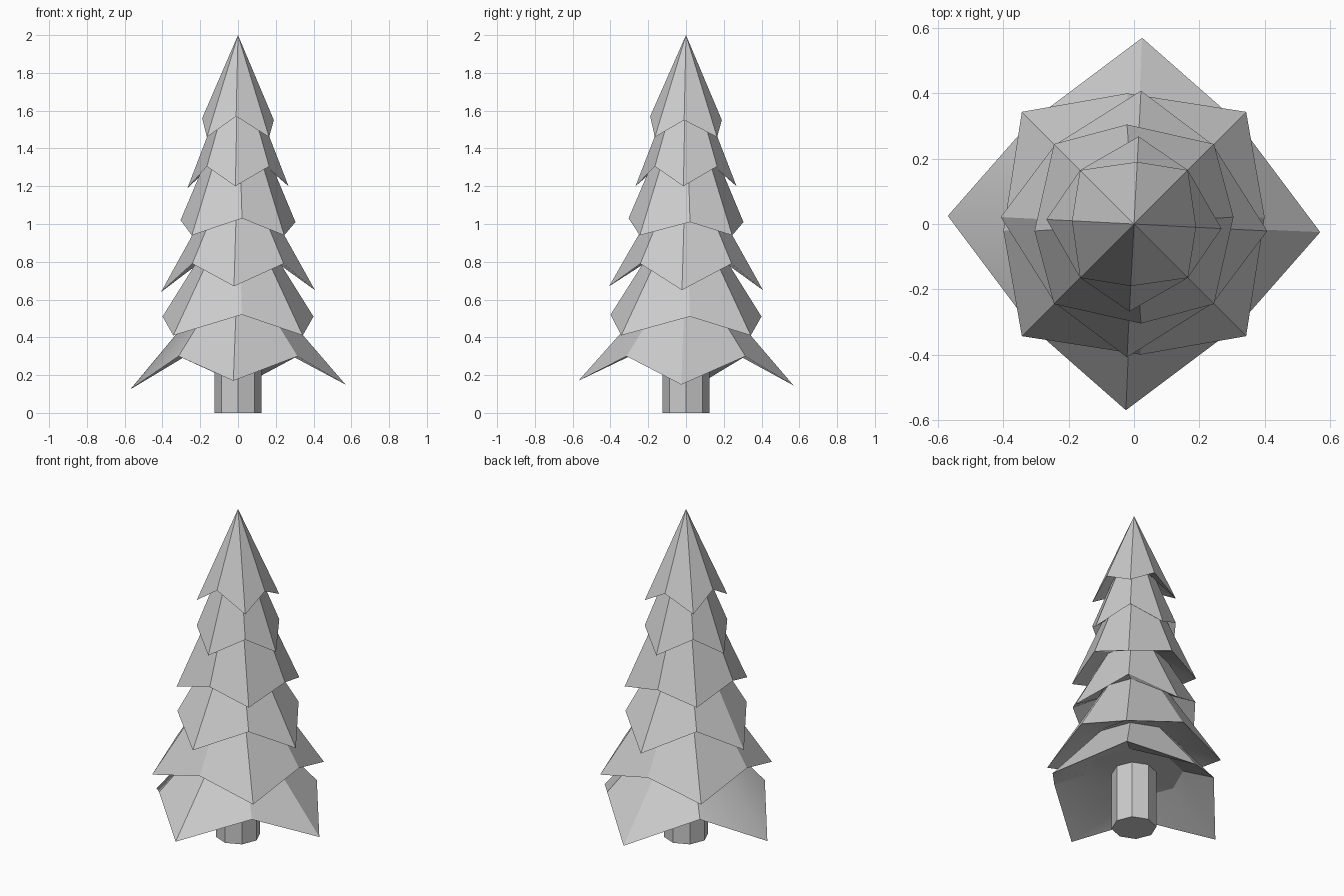
import bpy, bmesh
from math import cos, sin, radians, pi

if "Cube" in bpy.data.objects:
    bpy.data.objects.remove(bpy.data.objects["Cube"])


def smooth(obj):
    bpy.ops.object.select_all(action='DESELECT')
    bpy.context.view_layer.objects.active = obj
    obj.select_set(True)
    bpy.ops.object.shade_smooth_by_angle(angle=radians(30))


def bough(name, apex, card_r, card_z, diag_r, diag_z, twist, under_z):
    """Eight-sided cone with a recessed underside; card_z = right, back, left, front."""
    bm = bmesh.new()
    top = bm.verts.new((0, 0, apex))
    hem, inner = [], []
    for i in range(8):
        if i % 2 == 0:
            a, r, z = i * pi / 4 + radians(twist), card_r, card_z[i // 2]
        else:
            a, r, z = i * pi / 4, diag_r, diag_z
        hem.append(bm.verts.new((r * cos(a), r * sin(a), z)))
        r = 0.27 * (card_r + diag_r)
        inner.append(bm.verts.new((r * cos(a), r * sin(a), under_z)))
    for i in range(8):
        j = (i + 1) % 8
        bm.faces.new((top, hem[i], hem[j]))
        bm.faces.new((hem[j], hem[i], inner[i], inner[j]))
    bm.faces.new(inner[::-1])
    mesh = bpy.data.meshes.new(name)
    bm.to_mesh(mesh)
    bm.free()
    obj = bpy.data.objects.new(name, mesh)
    bpy.context.collection.objects.link(obj)
    smooth(obj)


# Trunk: octagonal post with corners on the axes
bpy.ops.mesh.primitive_cylinder_add(vertices=8, radius=0.125, depth=0.4,
                                    location=(0, 0, 0.2))
bpy.context.object.name = "trunk"

# Foliage tiers, top to bottom, with tips alternating diagonal / cardinal
tiers = [
    (2.00, 0.19, (1.55, 1.55, 1.56, 1.57), 0.233, 1.46, -3, 1.59),
    (1.89, 0.268, (1.20, 1.20, 1.19, 1.20), 0.233, 1.305, -3, 1.35),
    (1.74, 0.305, (1.01, 1.01, 1.02, 1.03), 0.346, 0.94, 4, 1.06),
    (1.38, 0.408, (0.65, 0.65, 0.64, 0.67), 0.342, 0.79, -3, 0.84),
    (1.15, 0.40, (0.51, 0.51, 0.51, 0.52), 0.485, 0.41, 3, 0.54),
    (0.81, 0.57, (0.15, 0.145, 0.125, 0.17), 0.445, 0.30, -2.5, 0.35),
]
for n, t in enumerate(tiers, 1):
    bough(f"foliage_tier_{n}", *t)
